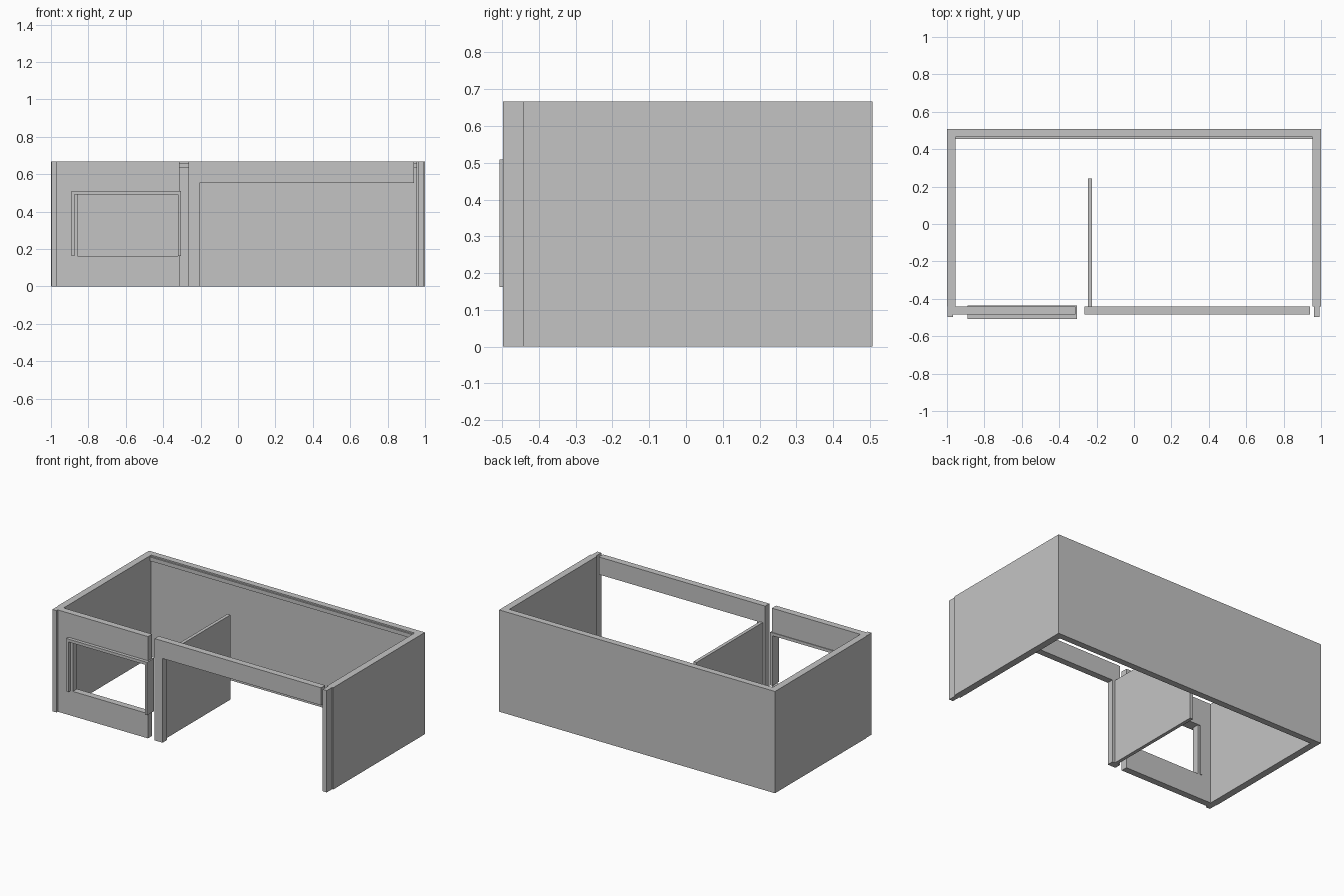
import bpy

if "Cube" in bpy.data.objects:
    bpy.data.objects.remove(bpy.data.objects["Cube"])

# Single grey for the whole structure
grey = bpy.data.materials.new("wall_grey")
grey.diffuse_color = (0.55, 0.55, 0.55, 1)
grey.use_nodes = True
grey.node_tree.nodes["Principled BSDF"].inputs["Base Color"].default_value = grey.diffuse_color


def prism(name, outline, axis, lo, hi):
    """Extrude a 2D outline along an axis: 'y' uses (x, z) points, 'z' uses (x, y)."""
    def place(p, d):
        return (p[0], d, p[1]) if axis == 'y' else (p[0], p[1], d)
    n = len(outline)
    verts = [place(p, lo) for p in outline] + [place(p, hi) for p in outline]
    faces = [list(range(n)), list(range(2 * n - 1, n - 1, -1))]
    faces += [[i, n + i, n + (i + 1) % n, (i + 1) % n] for i in range(n)]
    if axis == 'z':
        faces = [f[::-1] for f in faces]
    mesh = bpy.data.meshes.new(name)
    mesh.from_pydata(verts, [], faces)
    mesh.materials.append(grey)
    ob = bpy.data.objects.new(name, mesh)
    bpy.context.collection.objects.link(ob)
    return ob


def box(name, x0, x1, y0, y1, z0, z1):
    return prism(name, [(x0, z0), (x1, z0), (x1, z1), (x0, z1)], 'y', y0, y1)


H = 0.667                      # wall height
FRONT, INNER = -0.485, -0.442  # front panel faces

# U-shaped shell: back wall and two side walls
prism("outer_walls", [(-1, INNER), (-0.955, INNER), (-0.955, 0.465), (0.955, 0.465),
                      (0.955, INNER), (1, INNER), (1, 0.507), (-1, 0.507)], 'z', 0, H)

# Rail along the inside of the back wall
box("back_rail", -0.955, 0.955, 0.455, 0.465, 0.632, 0.658)

# Corner posts at the open front ends of the side walls
box("left_post", -0.997, -0.967, -0.498, INNER, 0, H)
box("right_post", 0.963, 0.992, -0.498, INNER, 0, H)

# Left front panel, built around the window opening
L, R = -0.967, -0.313
SILL, HEAD = 0.162, 0.49
prism("window_panel", [(L, 0), (R, 0), (R, SILL), (-0.858, SILL), (-0.858, HEAD),
                       (R, HEAD), (R, H), (L, H)], 'y', FRONT, INNER)

# Window frame: two legs and a head, open at the sill
prism("window_frame", [(-0.89, SILL), (-0.874, SILL), (-0.874, HEAD), (-0.32, HEAD),
                       (-0.32, SILL), (-0.304, SILL), (-0.304, 0.509), (-0.89, 0.509)],
      'y', -0.507, -0.437)

# Right front panel: narrow leg with a long lintel over the wide opening
prism("lintel_panel", [(-0.265, 0), (-0.207, 0), (-0.207, 0.552), (0.942, 0.552),
                       (0.942, H), (-0.265, H)], 'y', FRONT, INNER)

# Low inner dividing wall
box("partition", -0.247, -0.225, INNER, 0.242, 0, 0.555)
